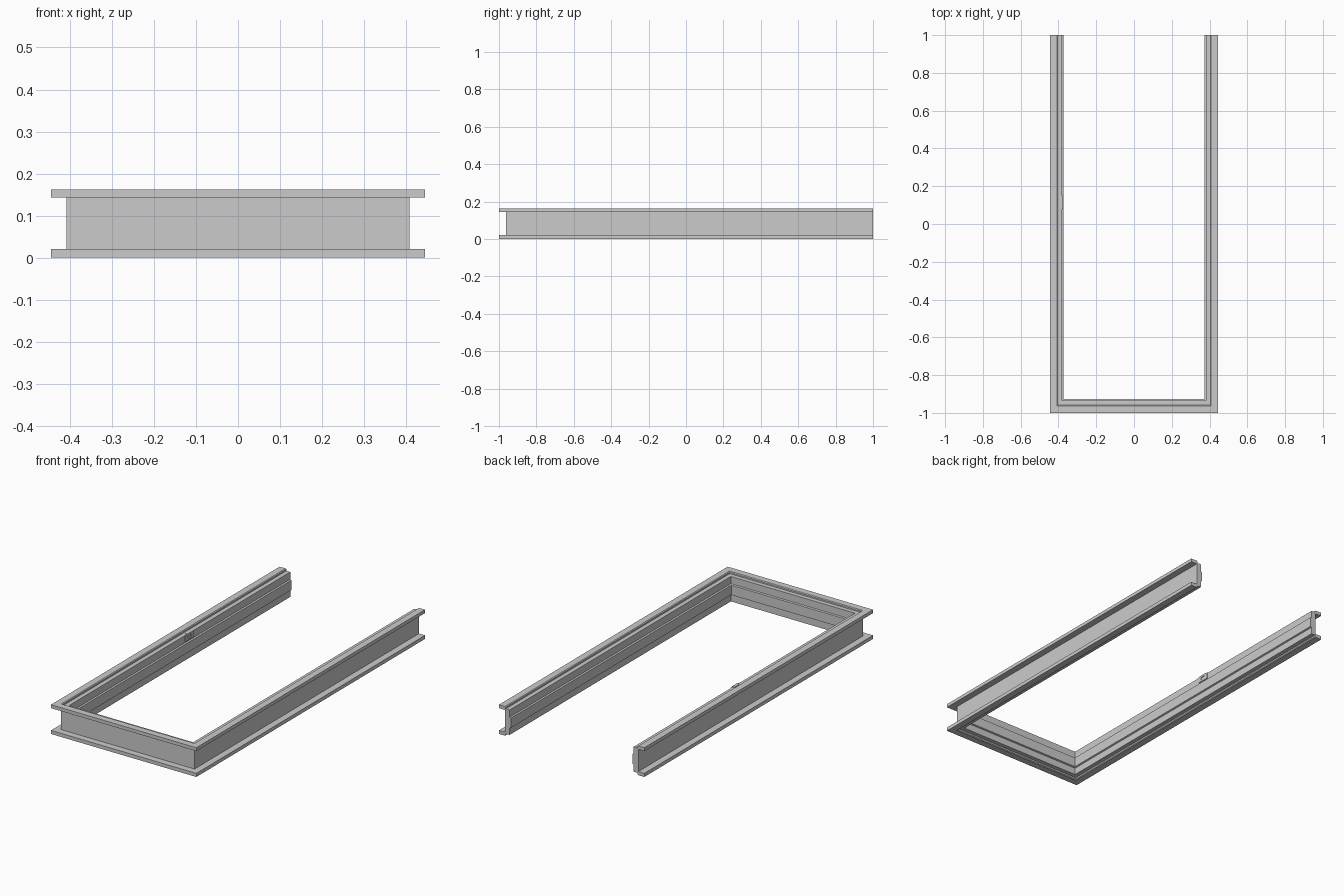
import bpy, bmesh

if "Cube" in bpy.data.objects:
    bpy.data.objects.remove(bpy.data.objects["Cube"])

HALF_W = 0.445   # outer half width
HALF_L = 1.0     # half length
H = 0.162        # total depth of the frame


def sweep(name, profile):
    """Sweep a (inset, z) profile round the mitred three-sided frame path."""
    bm = bmesh.new()
    rings = []
    for sx, end in ((-1, 1), (-1, 0), (1, 0), (1, 1)):
        ring = []
        for d, z in profile:
            y = HALF_L if end else -HALF_L + d
            ring.append(bm.verts.new((sx * (HALF_W - d), y, z)))
        rings.append(ring)
    n = len(profile)
    for a, b in zip(rings, rings[1:]):
        for i in range(n):
            j = (i + 1) % n
            bm.faces.new((a[i], a[j], b[j], b[i]))
    bm.faces.new(rings[0])
    bm.faces.new(rings[-1][::-1])
    bmesh.ops.recalc_face_normals(bm, faces=bm.faces)
    mesh = bpy.data.meshes.new(name)
    bm.to_mesh(mesh)
    bm.free()
    obj = bpy.data.objects.new(name, mesh)
    bpy.context.collection.objects.link(obj)
    return obj


def box(name, lo, hi):
    bpy.ops.mesh.primitive_cube_add(size=1, location=[(a + b) / 2 for a, b in zip(lo, hi)])
    obj = bpy.context.object
    obj.name = name
    obj.scale = [b - a for a, b in zip(lo, hi)]
    return obj


# Casing trim on both wall faces
sweep("lower_casing", [(0, 0), (0.037, 0), (0.041, 0.004), (0.041, 0.02), (0, 0.02)])
sweep("upper_casing", [(0, H - 0.019), (0.041, H - 0.019), (0.041, H - 0.004),
                       (0.037, H), (0, H)])

# Jamb lining with the raised door stop in the middle
sweep("jamb", [(0.037, 0.012), (0.065, 0.012), (0.065, 0.05), (0.073, 0.053),
               (0.073, 0.107), (0.065, 0.11), (0.065, 0.15), (0.037, 0.15)])

# Strike plate on the left jamb: a thin frame round the latch opening
x0, x1 = -0.381, -0.376
y0, y1, z0, z1 = 0.08, 0.15, 0.117, 0.151
box("strike_plate_front", (x0, y0, z0), (x1, y0 + 0.02, z1))
box("strike_plate_back", (x0, y1 - 0.02, z0), (x1, y1, z1))
box("strike_plate_lower", (x0, y0 + 0.02, z0), (x1, y1 - 0.02, z0 + 0.009))
box("strike_plate_upper", (x0, y0 + 0.02, z1 - 0.009), (x1, y1 - 0.02, z1))
# Curved lip of the plate, over the jamb edge
box("strike_lip", (-0.392, y0 + 0.015, 0.149), (x1, y1 - 0.015, 0.153))
